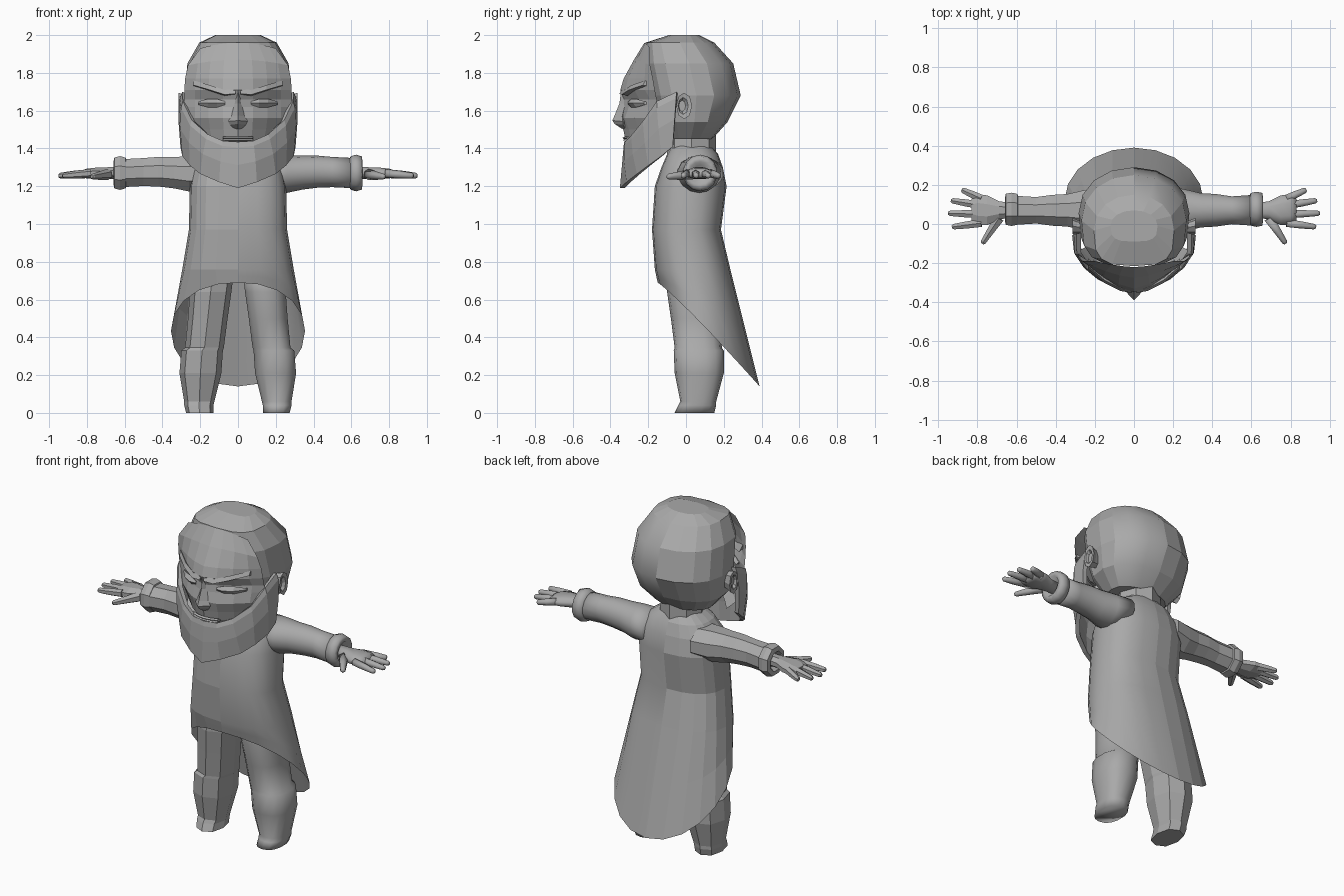
import bpy, bmesh, math
from mathutils import Vector

grey = bpy.data.materials.new("warm_grey")
grey.diffuse_color = (0.4, 0.4, 0.4, 1)


def finish(name, bm, smooth):
    """Orient faces outward, shade by rule and link the object."""
    bmesh.ops.recalc_face_normals(bm, faces=bm.faces)
    mid = sum((v.co for v in bm.verts), Vector()) / len(bm.verts)
    if sum(f.normal.dot(f.calc_center_median() - mid) * f.calc_area() for f in bm.faces) < 0:
        bmesh.ops.reverse_faces(bm, faces=bm.faces)
    for f in bm.faces:
        f.smooth = smooth(f.calc_center_median())
    me = bpy.data.meshes.new(name)
    bm.to_mesh(me)
    bm.free()
    me.materials.append(grey)
    ob = bpy.data.objects.new(name, me)
    bpy.context.collection.objects.link(ob)
    return ob


def flat(c):
    return False


def left_half(c):
    return c.x > 0.001


def loft(name, rows, closed=True, caps=(True, True), smooth=flat):
    """Skin consecutive rows of points."""
    bm = bmesh.new()
    vs = [[bm.verts.new(p) for p in r] for r in rows]
    n = len(rows[0])
    for a, b in zip(vs, vs[1:]):
        for i in range(n if closed else n - 1):
            j = (i + 1) % n
            bm.faces.new((a[i], a[j], b[j], b[i]))
    if closed and caps[0]:
        bm.faces.new(vs[0])
    if closed and caps[1]:
        bm.faces.new(vs[-1])
    return finish(name, bm, smooth)


def oval(n, hw, yf, yb, z, ef=2.0, eb=2.0):
    """Level ring starting at the front, with separate front and back squareness."""
    out, cy, ry = [], (yf + yb) / 2, (yb - yf) / 2
    for i in range(n):
        a = 2 * math.pi * i / n
        s, c = round(math.sin(a), 6), round(math.cos(a), 6)
        e = 2 / (ef if c > 0 else eb)
        out.append((hw * math.copysign(abs(s) ** e, s), cy - ry * math.copysign(abs(c) ** e, c), z))
    return out


def xring(n, s, x, cy, cz, ry, rz):
    """Upright ring around an arm axis."""
    return [(s * x, cy + ry * math.cos(t), cz + rz * math.sin(t))
            for t in (2 * math.pi * (i + 0.5) / n for i in range(n))]


def tube(name, pts, radii, n, smooth):
    """Tapered finger-like tube through level points."""
    d = (Vector(pts[-1]) - Vector(pts[0])).normalized()
    side = d.cross(Vector((0, 0, 1))).normalized()
    up = side.cross(d)
    rows = [[Vector(p) + r * (side * math.cos(t) + up * math.sin(t))
             for t in (2 * math.pi * (i + 0.5) / n for i in range(n))] for p, r in zip(pts, radii)]
    return loft(name, rows, smooth=smooth)


# Coat with slanted hem, low at the back
N = 20
rows = [oval(N, *r, 2.6, 2.4) for r in [
    (0.10, -0.07, 0.13, 1.42), (0.18, -0.10, 0.17, 1.37), (0.235, -0.13, 0.195, 1.30),
    (0.255, -0.165, 0.215, 1.20), (0.26, -0.18, 0.185, 0.97), (0.295, -0.165, 0.235, 0.76)]]
hem = []
for i in range(N):
    a = 2 * math.pi * i / N
    y = 0.12 - 0.27 * math.cos(a)
    hem.append((0.355 * math.sin(a), y, 0.69 - 0.55 * max(0.0, (y + 0.15) / 0.54) ** 1.1))
rows.append([Vector(p).lerp(Vector(q), 0.5) for p, q in zip(rows[-1], hem)])
rows.append(hem)
loft("coat", rows, caps=(True, False), smooth=left_half)

# Neck
loft("neck", [oval(8, 0.13, -0.10, 0.16, 1.34), oval(8, 0.12, -0.10, 0.16, 1.50)])

for s, tag in ((-1, "right"), (1, "left")):
    rule = left_half if s > 0 else flat
    n = 14 if s > 0 else 8

    # Leg with trouser overlap and foot
    legs = [(0.13, 0.275, -0.06, 0.15, 0), (0.13, 0.285, -0.04, 0.16, 0.04),
            (0.125, 0.285, -0.03, 0.16, 0.06), (0.088, 0.31, -0.06, 0.20, 0.21),
            (0.08, 0.30, -0.065, 0.20, 0.33), (0.075, 0.28, -0.06, 0.19, 0.345),
            (0.055, 0.265, -0.08, 0.18, 0.50), (0.035, 0.255, -0.10, 0.17, 0.64),
            (0.02, 0.24, -0.09, 0.15, 0.76)]
    loft(tag + "_leg", [[(s * (p[0] + (a + b) / 2), p[1], p[2])
                         for p in oval(n, (b - a) / 2, yf, yb, z, 2.4, 2.4)]
                        for a, b, yf, yb, z in legs], smooth=rule)

    # Sleeve
    loft(tag + "_sleeve", [xring(n, s, *r) for r in [
        (0.16, 0.07, 1.27, 0.13, 0.09), (0.26, 0.07, 1.265, 0.11, 0.10),
        (0.34, 0.07, 1.272, 0.09, 0.09), (0.42, 0.07, 1.277, 0.085, 0.085),
        (0.50, 0.07, 1.275, 0.073, 0.08), (0.60, 0.07, 1.27, 0.08, 0.08)]], smooth=rule)

    # Turned cuff, hollow towards the hand
    loft(tag + "_cuff", [xring(n, s, *r) for r in [
        (0.59, 0.075, 1.27, 0.065, 0.07), (0.595, 0.075, 1.27, 0.085, 0.088),
        (0.625, 0.075, 1.27, 0.092, 0.097), (0.655, 0.075, 1.27, 0.086, 0.088),
        (0.66, 0.075, 1.27, 0.06, 0.06), (0.63, 0.075, 1.27, 0.04, 0.04)]], smooth=rule)

    # Palm, fingers and thumb
    loft(tag + "_palm", [xring(8, s, *r) for r in [
        (0.62, 0.07, 1.27, 0.04, 0.035), (0.69, 0.07, 1.27, 0.05, 0.033),
        (0.75, 0.07, 1.268, 0.082, 0.033), (0.80, 0.075, 1.267, 0.085, 0.028),
        (0.83, 0.075, 1.265, 0.06, 0.02)]], smooth=rule)
    for k, (y0, x1, y1) in enumerate([(0.005, 0.93, -0.015), (0.05, 0.95, 0.055),
                                      (0.095, 0.935, 0.12), (0.13, 0.88, 0.175)]):
        a, b = Vector((s * 0.78, y0, 1.268)), Vector((s * x1, y1, 1.255))
        tube(f"{tag}_finger_{k + 1}", [a, a.lerp(b, 0.5), a.lerp(b, 0.93), b],
             [0.023, 0.021, 0.016, 0.009], 6, rule)
    a, b = Vector((s * 0.69, 0.03, 1.262)), Vector((s * 0.775, -0.10, 1.25))
    tube(tag + "_thumb", [a, a.lerp(b, 0.5), a.lerp(b, 0.93), b], [0.03, 0.022, 0.016, 0.009], 6, rule)

    # Ear
    loft(tag + "_ear", [[(s * x, y0 + r * math.cos(t) * 0.6, 1.625 + r * math.sin(t))
                         for t in (2 * math.pi * i / 8 for i in range(8))]
                        for x, y0, r in [(0.25, -0.02, 0.05), (0.29, -0.015, 0.06), (0.315, -0.01, 0.07),
                                         (0.312, -0.015, 0.045), (0.297, -0.02, 0.03)]])

    # Closed eyelid and slanted brow ridge
    loft(tag + "_eyelid", [[(s * x, y, 1.645 + h), (s * x, y - d, 1.64), (s * x, y, 1.635 - h),
                            (s * x, y + 0.04, 1.64)] for x, y, h, d in
                           [(0.07, -0.305, 0.004, 0.003), (0.11, -0.29, 0.017, 0.02),
                            (0.16, -0.262, 0.017, 0.02), (0.21, -0.22, 0.004, 0.003)]])
    loft(tag + "_brow", [[(s * x, y, z + 0.025), (s * x, y - 0.014, z), (s * x, y + 0.04, z - 0.01)]
                         for x, y, z in [(0.012, -0.338, 1.69), (0.07, -0.328, 1.685),
                                         (0.15, -0.288, 1.71), (0.235, -0.215, 1.735)]])

# Cranium
loft("cranium", [oval(16, *r, 3.2, 2.1) for r in [
    (0.12, -0.09, 0.07, 2.0), (0.205, -0.215, 0.15, 1.96), (0.268, -0.215, 0.25, 1.85),
    (0.283, -0.18, 0.29, 1.68), (0.262, -0.13, 0.22, 1.54), (0.18, -0.09, 0.14, 1.45)]],
    smooth=lambda c: c.x > 0.02 and c.y > 0.1)

# Face: swept-back rows from hairline to chin
T = [-1, -0.8, -0.55, -0.28, 0, 0.28, 0.55, 0.8, 1]
rows = []
for z, yc, ye, xe, dent in [(1.96, -0.22, -0.19, 0.20, 0), (1.87, -0.275, -0.19, 0.265, 0),
                            (1.77, -0.33, -0.175, 0.28, 0), (1.71, -0.348, -0.165, 0.284, 0),
                            (1.66, -0.335, -0.155, 0.286, 0.015), (1.62, -0.335, -0.15, 0.286, 0.005),
                            (1.56, -0.342, -0.14, 0.283, -0.012), (1.50, -0.332, -0.13, 0.27, 0),
                            (1.445, -0.32, -0.12, 0.25, 0), (1.40, -0.28, -0.10, 0.20, 0)]:
    rows.append([(xe * t, yc + (ye - yc) * abs(t) ** 1.5 + (dent if 0.2 < abs(t) < 0.9 else 0),
                  z - (0.03 * t * t if z > 1.85 else 0)) for t in T])
loft("face", rows, closed=False)

# Nose
loft("nose", [[(-w, y + d, z - 0.005), (0, y, z), (w, y + d, z - 0.005), (0, y + d + 0.03, z)]
              for w, y, d, z in [(0.012, -0.345, 0.02, 1.70), (0.02, -0.352, 0.03, 1.64),
                                 (0.035, -0.378, 0.04, 1.575), (0.052, -0.39, 0.055, 1.548),
                                 (0.042, -0.378, 0.045, 1.53), (0.015, -0.34, 0.02, 1.505)]])

# Lips
loft("lips", [[(x, y, 1.462), (x, y - 0.012, 1.456), (x, y - 0.004, 1.449), (x, y - 0.01, 1.442), (x, y + 0.03, 1.442)]
              for x, y in [(-0.08, -0.305), (-0.04, -0.32), (0, -0.325), (0.04, -0.32), (0.08, -0.305)]])

# Beard: thick sheet from the cheek line to a pointed lower edge
top = [(0, -0.328, 1.435), (0.08, -0.318, 1.44), (0.16, -0.285, 1.475),
       (0.245, -0.225, 1.55), (0.292, -0.155, 1.65), (0.295, -0.05, 1.70)]
low = [(0, -0.35, 1.19), (0.10, -0.315, 1.222), (0.20, -0.26, 1.265),
       (0.255, -0.20, 1.31), (0.295, -0.13, 1.36), (0.305, -0.07, 1.41)]
rows = []
for f, bulge in ((0, 0), (0.12, 0.012), (0.5, 0.016), (1, 0)):
    half = [Vector(p).lerp(Vector(q), f) + Vector((bulge * i / 5, -bulge * (1 - i / 5) * (i > 0), 0))
            for i, (p, q) in enumerate(zip(top, low))]
    rows.append([(-p.x, p.y, p.z) for p in half[:0:-1]] + half)
beard = loft("beard", rows, closed=False)
mod = beard.modifiers.new("thickness", 'SOLIDIFY')
mod.thickness = 0.025
mod.offset = -1
